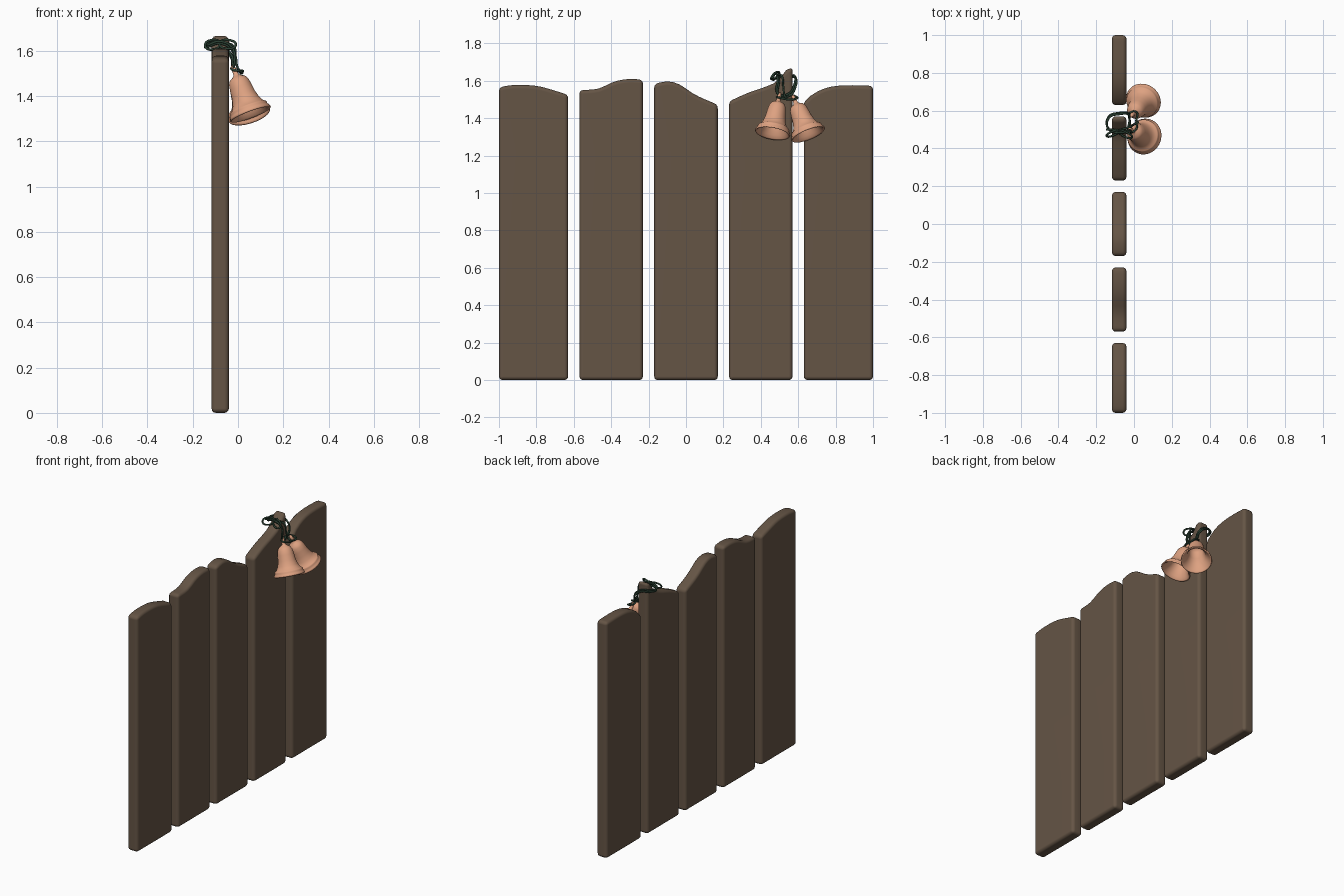
import bpy, bmesh, math
from mathutils import Vector

if "Cube" in bpy.data.objects:
    bpy.data.objects.remove(bpy.data.objects["Cube"])


def material(name, rgb):
    m = bpy.data.materials.new(name)
    m.diffuse_color = (*rgb, 1)
    m.use_nodes = True
    m.node_tree.nodes["Principled BSDF"].inputs["Base Color"].default_value = m.diffuse_color
    return m


WOOD = material("brown wood", (0.13, 0.09, 0.06))
COPPER = material("pale copper", (0.73, 0.36, 0.22))
GREEN = material("dark green twine", (0.025, 0.055, 0.035))


def add_mesh(name, bm, mat):
    bmesh.ops.recalc_face_normals(bm, faces=bm.faces)
    me = bpy.data.meshes.new(name)
    bm.to_mesh(me)
    bm.free()
    ob = bpy.data.objects.new(name, me)
    bpy.context.collection.objects.link(ob)
    me.materials.append(mat)
    for p in me.polygons:
        p.use_smooth = True
    return ob


def smooth_height(pts, y):
    # cubic interpolation through the plank-top points
    def slope(i):
        a, b = pts[max(i - 1, 0)], pts[min(i + 1, len(pts) - 1)]
        return (b[1] - a[1]) / (b[0] - a[0])
    for i in range(len(pts) - 1):
        (y0, z0), (y1, z1) = pts[i], pts[i + 1]
        if y <= y1 or i == len(pts) - 2:
            h = y1 - y0
            t = min((y - y0) / h, 1)
            return ((2*t**3 - 3*t*t + 1) * z0 + (t**3 - 2*t*t + t) * h * slope(i)
                    + (3*t*t - 2*t**3) * z1 + (t**3 - t*t) * h * slope(i + 1))


# planks with wavy tops
TOPS = [
    [(-1.0, 1.565), (-0.93, 1.577), (-0.8, 1.573), (-0.7, 1.547), (-0.63, 1.525)],
    [(-0.57, 1.55), (-0.47, 1.558), (-0.38, 1.597), (-0.3, 1.61), (-0.23, 1.605)],
    [(-0.17, 1.583), (-0.1, 1.597), (-0.04, 1.583), (0.05, 1.525), (0.17, 1.472)],
    [(0.23, 1.49), (0.33, 1.535), (0.43, 1.57), (0.49, 1.60), (0.535, 1.657), (0.57, 1.672)],
    [(0.63, 1.485), (0.68, 1.53), (0.76, 1.565), (0.86, 1.576), (1.0, 1.573)],
]
for n, pts in enumerate(TOPS):
    a, b = pts[0][0], pts[-1][0]
    outline = [(a, 0), (b, 0)]
    for i in range(10, -1, -1):
        y = a + (b - a) * i / 10
        outline.append((y, smooth_height(pts, y)))
    bm = bmesh.new()
    face = bm.faces.new([bm.verts.new((-0.117, y, z)) for y, z in outline])
    ext = bmesh.ops.extrude_face_region(bm, geom=[face])
    moved = [v for v in ext["geom"] if isinstance(v, bmesh.types.BMVert)]
    bmesh.ops.translate(bm, verts=moved, vec=(0.077, 0, 0))
    ob = add_mesh(f"plank_{n + 1}", bm, WOOD)
    bev = ob.modifiers.new("rounded edges", "BEVEL")
    bev.width, bev.segments = 0.02, 3
    bev.limit_method, bev.angle_limit = "ANGLE", math.radians(40)
    bev.use_clamp_overlap = False
    ob.modifiers.new("shading", "WEIGHTED_NORMAL")


# hollow bells: (radius, distance above the mouth), outside then inside
PROFILE = [(0.0, 0.232), (0.008, 0.23), (0.010, 0.21), (0.012, 0.185), (0.022, 0.176),
           (0.036, 0.168), (0.045, 0.152), (0.050, 0.125), (0.054, 0.09), (0.062, 0.058),
           (0.074, 0.036), (0.083, 0.03), (0.087, 0.025), (0.086, 0.019), (0.092, 0.008),
           (0.096, 0.0), (0.092, -0.005), (0.085, 0.0), (0.075, 0.015), (0.058, 0.045),
           (0.047, 0.09), (0.042, 0.14), (0.028, 0.158), (0.0, 0.163)]


def bell(name, mouth, direction):
    rot = (-Vector(direction)).to_track_quat("Z", "Y").to_matrix().to_4x4()
    bm = bmesh.new()
    vs = [bm.verts.new((r, 0, z)) for r, z in PROFILE]
    es = [bm.edges.new(p) for p in zip(vs, vs[1:])]
    bmesh.ops.spin(bm, geom=vs + es, axis=(0, 0, 1), cent=(0, 0, 0),
                   angle=math.tau, steps=40, use_duplicate=False)
    bmesh.ops.remove_doubles(bm, verts=bm.verts, dist=0.0002)
    bm.transform(rot)
    bmesh.ops.translate(bm, verts=bm.verts, vec=mouth)
    add_mesh(name, bm, COPPER)


bell("bell_left", (0.055, 0.463, 1.322), (0.37, -0.18, -1))
bell("bell_right", (0.05, 0.653, 1.316), (0.32, 0.40, -1))


# twine
def twine(name, pts, closed=False, shift=(0, 0, 0), r=0.0055):
    cu = bpy.data.curves.new(name, "CURVE")
    cu.dimensions = "3D"
    cu.bevel_depth, cu.bevel_resolution, cu.resolution_u = r, 2, 8
    cu.use_fill_caps = True
    s = cu.splines.new("BEZIER")
    s.bezier_points.add(len(pts) - 1)
    for bp, p in zip(s.bezier_points, pts):
        bp.co = Vector(p) + Vector(shift)
        bp.handle_left_type = bp.handle_right_type = "AUTO"
    s.use_cyclic_u = closed
    cu.materials.append(GREEN)
    bpy.context.collection.objects.link(bpy.data.objects.new(name, cu))


wrap = [(-0.02, 0.50, 1.52), (-0.025, 0.56, 1.525), (-0.03, 0.586, 1.57),
        (-0.08, 0.588, 1.615), (-0.133, 0.57, 1.62), (-0.138, 0.51, 1.615),
        (-0.08, 0.49, 1.632), (-0.025, 0.497, 1.60)]
twine("twine_wrap_1", wrap, True)
twine("twine_wrap_2", wrap, True, (0.002, -0.007, 0.009))
# bow loops and loose ends on top
knot = (-0.08, 0.495, 1.635)
twine("bow_loop_1", [knot, (-0.03, 0.48, 1.645), (-0.01, 0.46, 1.625), (-0.03, 0.455, 1.61)], True)
twine("bow_loop_2", [knot, (-0.125, 0.485, 1.645), (-0.145, 0.465, 1.62), (-0.12, 0.465, 1.605)], True)
twine("loose_end_1", [knot, (-0.12, 0.5, 1.64), (-0.146, 0.5, 1.62)])
twine("loose_end_2", [knot, (-0.02, 0.515, 1.62), (-0.01, 0.52, 1.57), (0.005, 0.53, 1.515), (0.025, 0.54, 1.51)])
# ties around the bell handles
twine("handle_tie", [(-0.02, 0.49, 1.515), (0.01, 0.50, 1.51), (0.012, 0.55, 1.50),
                     (0.015, 0.59, 1.505), (-0.02, 0.59, 1.515), (-0.024, 0.55, 1.525)], True)
